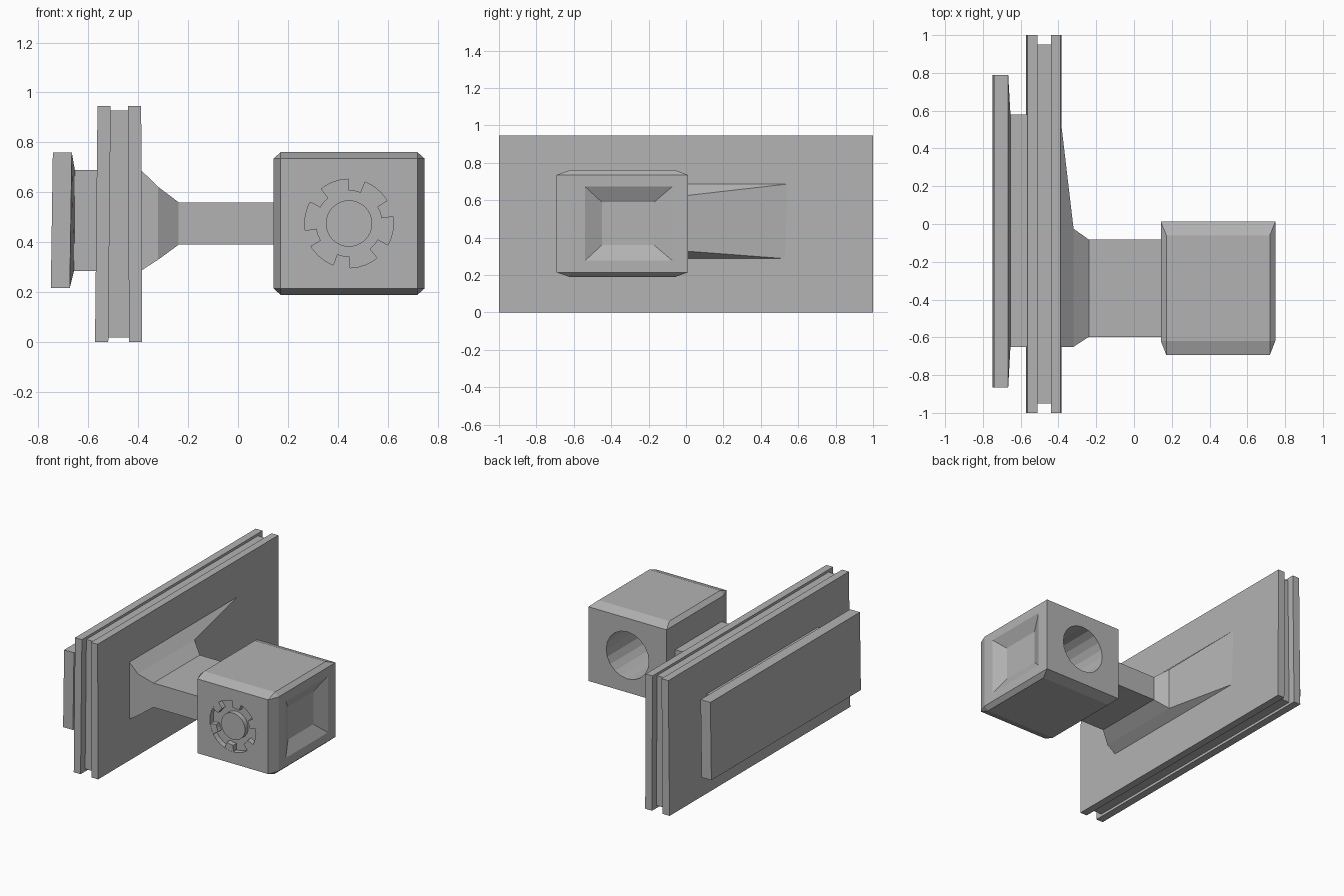
import bpy, bmesh, math
from mathutils import Matrix, Vector

old = bpy.data.objects.get("Cube")
if old:
    bpy.data.objects.remove(old, do_unlink=True)

grey = bpy.data.materials.new("plain grey")
grey.use_nodes = True
colour = (0.45, 0.45, 0.45, 1)
grey.diffuse_color = colour
grey.node_tree.nodes["Principled BSDF"].inputs["Base Color"].default_value = colour


def make(name, bm):
    bmesh.ops.recalc_face_normals(bm, faces=bm.faces)
    mesh = bpy.data.meshes.new(name)
    bm.to_mesh(mesh)
    bm.free()
    mesh.materials.append(grey)
    obj = bpy.data.objects.new(name, mesh)
    bpy.context.scene.collection.objects.link(obj)
    return obj


def loft(name, sections):
    """Join rectangles (x at bottom, x at top, y0, y1, z0, z1) along x."""
    bm = bmesh.new()
    rings = []
    for xb, xt, y0, y1, z0, z1 in sections:
        corners = [(xb, y0, z0), (xb, y1, z0), (xt, y1, z1), (xt, y0, z1)]
        rings.append([bm.verts.new(c) for c in corners])
    for a, b in zip(rings, rings[1:]):
        for i in range(4):
            j = (i + 1) % 4
            bm.faces.new((a[i], a[j], b[j], b[i]))
    bm.faces.new(rings[0])
    bm.faces.new(rings[-1])
    return make(name, bm)


CX, CZ = 0.445, 0.475  # axis of the head


def cylinder(name, radius, y0, y1, sides):
    bm = bmesh.new()
    place = Matrix.Translation((CX, (y0 + y1) / 2, CZ)) @ Matrix.Rotation(math.pi / 2, 4, 'X')
    bmesh.ops.create_cone(bm, cap_ends=True, segments=sides, radius1=radius,
                          radius2=radius, depth=y1 - y0, matrix=place)
    return make(name, bm)


def cut(target, cutter):
    cutter.hide_render = True
    mod = target.modifiers.new("cut", 'BOOLEAN')
    mod.operation, mod.solver, mod.object = 'DIFFERENCE', 'EXACT', cutter
    graph = bpy.context.evaluated_depsgraph_get()
    mesh = bpy.data.meshes.new_from_object(target.evaluated_get(graph))
    target.modifiers.clear()
    target.data = mesh
    bpy.data.objects.remove(cutter, do_unlink=True)


# Wall panel: two flanges with a recessed core between them
loft("panel_back_flange", [(-0.573, -0.563, -1, 1, 0, 0.945),
                           (-0.52, -0.51, -1, 1, 0, 0.945)])
loft("panel_core", [(-0.522, -0.512, -0.95, 0.95, 0.018, 0.928),
                    (-0.435, -0.438, -0.95, 0.95, 0.018, 0.928)])
loft("panel_front_flange", [(-0.437, -0.44, -1, 1, 0, 0.945),
                            (-0.384, -0.388, -1, 1, 0, 0.945)])

# Rear plate with a shallow tapered inner face, and its neck
loft("rear_plate", [(-0.75, -0.742, -0.865, 0.79, 0.217, 0.76),
                    (-0.674, -0.666, -0.865, 0.79, 0.217, 0.76),
                    (-0.657, -0.654, -0.65, 0.58, 0.285, 0.69)])
loft("rear_neck", [(-0.66, -0.66, -0.65, 0.58, 0.285, 0.69),
                   (-0.565, -0.565, -0.65, 0.58, 0.285, 0.69)])

# Flared bracket tapering into the arm
loft("bracket_arm", [(-0.39, -0.39, -0.65, 0.57, 0.285, 0.69),
                     (-0.32, -0.32, -0.65, -0.025, 0.33, 0.622),
                     (-0.238, -0.238, -0.597, -0.083, 0.39, 0.56),
                     (0.15, 0.15, -0.597, -0.083, 0.39, 0.56)])

# Chamfered head block, open-edged at the back
bm = bmesh.new()
for sx in (-1, 1):
    for sz in (-1, 1):
        inner, outer = CX + sx * 0.274, CX + sx * 0.303
        low, high = CZ + sz * 0.26, CZ + sz * 0.286
        for p in ((inner, -0.693, low), (outer, -0.62, low), (outer, 0.012, low),
                  (inner, -0.62, high), (inner, -0.06, high)):
            bm.verts.new(p)
bmesh.ops.convex_hull(bm, input=bm.verts)
bmesh.ops.dissolve_limit(bm, angle_limit=0.01, verts=bm.verts, edges=bm.edges)
head = make("head_block", bm)

# Rear bore, front dial recess and tapered side pocket
cut(head, cylinder("bore_cutter", 0.165, -0.54, 0.1, 20))
cut(head, cylinder("dial_cutter", 0.178, -0.655, -0.8, 32))
slope = 0.09 / 0.045 * 0.02
cut(head, loft("pocket_cutter", [
    (0.703, 0.703, -0.45, -0.17, 0.36, 0.59),
    (0.768, 0.768, -0.54 - slope, -0.07 + slope, 0.28 - slope, 0.67 + slope)]))

# Dial: central button and six teeth around the recess
cylinder("dial_button", 0.093, -0.69, -0.645, 32)
bm = bmesh.new()
half = math.radians(11)
for k in range(6):
    mid = math.radians(60 * k + 20)
    loops = []
    for y in (-0.692, -0.65):
        points = []
        for r, span in ((0.132, (-1, 0, 1)), (0.179, (1, 0, -1))):
            for s in span:
                a = mid + s * half
                points.append(bm.verts.new((CX + r * math.cos(a), y, CZ + r * math.sin(a))))
        loops.append(points)
    front, back = loops
    bm.faces.new(front)
    bm.faces.new(back)
    for i in range(6):
        j = (i + 1) % 6
        bm.faces.new((front[i], front[j], back[j], back[i]))
make("dial_teeth", bm)
